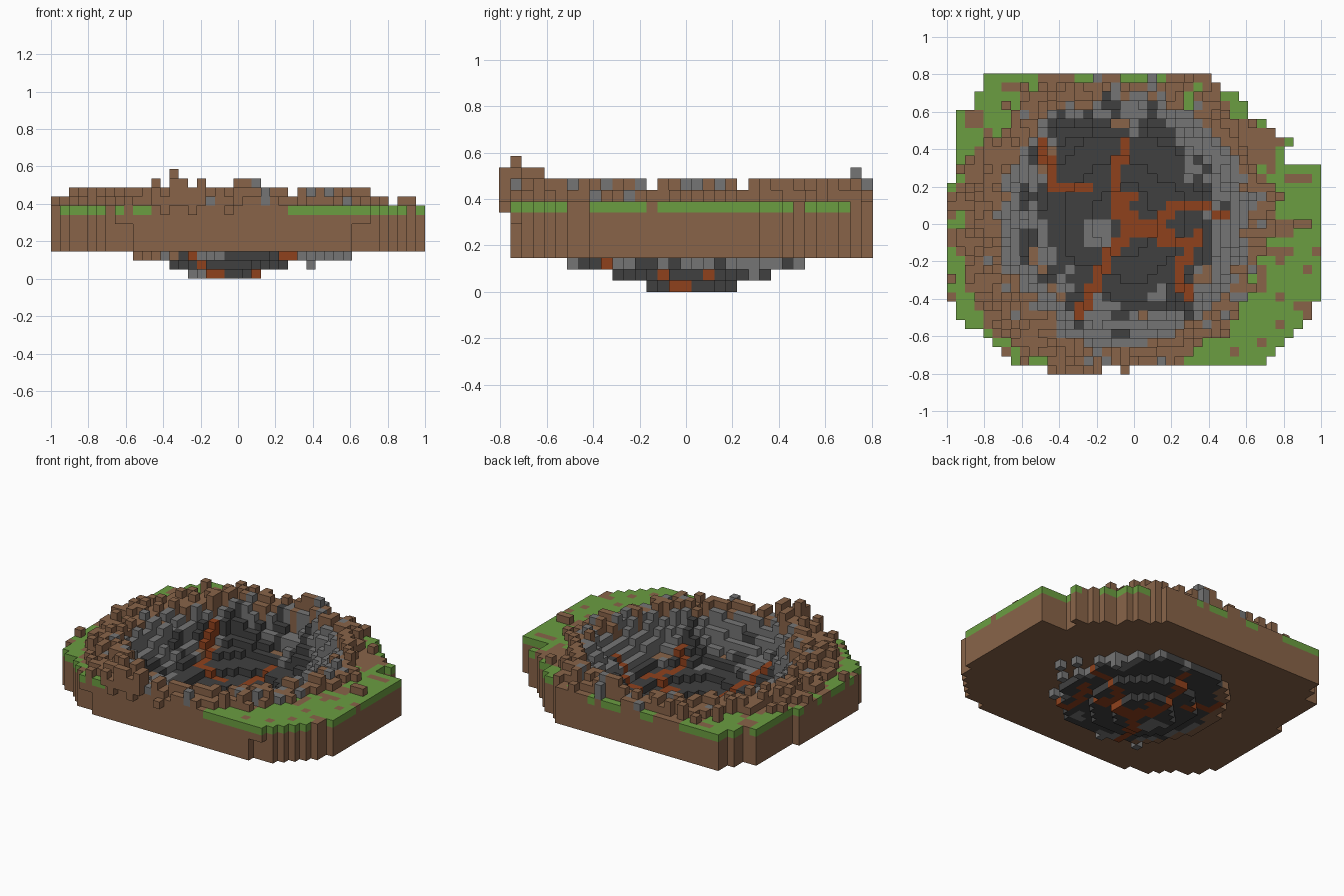
import bpy, bmesh, math, random
from mathutils import Vector, noise

random.seed(7)
if "Cube" in bpy.data.objects:
    bpy.data.objects.remove(bpy.data.objects["Cube"])

NX, NY, GROUND, BASE = 41, 33, 8, 3
V = 2 / NX


def material(name, *rgb):
    m = bpy.data.materials.new(name)
    m.use_nodes = True
    m.diffuse_color = (*rgb, 1)
    m.node_tree.nodes["Principled BSDF"].inputs["Base Color"].default_value = (*rgb, 1)
    return m


SOIL = material("brown soil", .25, .127, .066)
GRASS = material("green grass", .147, .337, .053)
ROCK = material("grey rock", .178, .178, .178)
CHAR = material("charred rock", .051, .051, .051)
LAVA = material("glowing lava", .275, .053, .012)
MATS = [SOIL, GRASS, ROCK, CHAR, LAVA]


def wobble(x, y, scale, seed=0):
    return noise.noise(Vector((x * scale, y * scale, seed + .37)))


# Ground outline from back to front: rows, first column, end column
OUTLINE = [(1, 4, 29), (1, 4, 30), (1, 3, 32), (1, 3, 33), (1, 1, 33), (1, 1, 35),
           (1, 1, 36), (1, 1, 38), (2, 1, 37), (2, 1, 41), (13, 0, 41), (2, 1, 40),
           (1, 2, 39), (1, 4, 38), (1, 5, 37), (1, 6, 36), (1, 7, 35)]
rows = [(a, b) for n, a, b in OUTLINE for _ in range(n)]

# Lava cracks as broken lines over the grid
CRACKS = [[(10.5, 7.5), (11.5, 12), (15.5, 12.5)],
          [(19.5, 7), (18.5, 11), (18.5, 14.5), (22, 17), (18.5, 18.5), (17, 21.5), (14.5, 26)],
          [(22, 17), (24, 15), (27.5, 14.5), (30.5, 15.5)],
          [(20, 13.5), (18.5, 14.5), (21, 17.5), (24, 17)],
          [(23, 18), (26.5, 19), (25, 22.5), (26.5, 24)], [(27.5, 17), (26.5, 20)]]
lava = set()
for line in CRACKS:
    for (a, b), (c, d) in zip(line, line[1:]):
        for s in range(31):
            t = s / 30
            lava.add((int(a + (c - a) * t), int(b + (d - b) * t)))

STEPS = [.18, .325, .44, .50, .54, .58, .61, .64]  # radii where the bowl climbs
UNDER = [.18, .325, .50]                           # radii where its underside climbs
voxels = {}                                        # (i, k, level) -> (part, material)


def put(i, k, lo, hi, part, mat):
    for z in range(lo, hi):
        voxels[i, k, z] = (part, mat)


for k, (first, end) in enumerate(rows):
    for i in range(first, end):
        x, y = (i + .5) * V - 1, (NY / 2 - k - .5) * V
        r = math.hypot(x + .06, (y - .02) * .97)
        edge = r + .05 * wobble(x, y, 5) + random.uniform(-.015, .015)
        if edge < .66:
            # Crater bowl: stepped floor and walls, blotched towards the edge
            low = sum(r + .02 * wobble(x, y, 6, 4) > u for u in UNDER)
            top = max(low + 1, 1 + sum(edge > s for s in STEPS))
            dark = math.hypot(x + .08, y - .05) + .22 * wobble(x, y, 11, 2)
            dark += .06 * (x < -.33 and y < .08) + random.uniform(-.07, .07)
            ashy = math.hypot(x + .19, y + .05) < .08 and random.random() < .75
            mat = LAVA if (i, k) in lava else CHAR if dark < .53 and not ashy else ROCK
            if edge > .62 and random.random() < .15:
                mat = SOIL
            put(i, k, low, top, "crater_bowl", mat)
            if low == BASE:
                put(i, k, BASE, BASE + 1, "soil_slab", SOIL)
            elif low == BASE - 1 and top > BASE and x < -.3:
                put(i, k, low, BASE, "soil_slab", SOIL)
        else:
            # Soil slab with a patchy grass skin away from the crater
            far = math.hypot(x + .13, y) + .1 * wobble(x, y, 9, 9) + random.uniform(-.03, .03)
            limit = .88 if x > .3 and y > -.15 else .78 if y > .72 else .82
            bare = wobble(x, y, 8, 3) > .32 or random.random() < .07
            grassy = (far > limit or x > .93) and not bare
            # Front corners are undercut beneath the turf
            inset = 2 if k == len(rows) - 1 else 0
            cut = 3 if not first + inset <= i < end - inset else 0
            put(i, k, BASE + cut, GROUND - 1, "soil_slab", SOIL)
            put(i, k, GROUND - 1, GROUND, "grass_cover" if grassy else "soil_slab",
                GRASS if grassy else SOIL)
            # Thrown-up rim, heaped higher at the front and back
            heap = 2.1 * max(0, 1 - max(0, edge - .68) / .3)
            heap += .7 * (math.hypot(x + .34, y + .68) < .17)
            heap += 1.0 * (math.hypot(x - .05, y - .68) < .09)
            lift = round(heap + random.uniform(-1.3, .6) + .6 * wobble(x, y, 8, 5))
            lift = max(0, min(lift, 3 if heap > 2.2 else 2))
            if grassy or far > .87:
                lift = random.choice((1, 1, 2)) if random.random() < .04 else 0
            rim = ROCK if r < .76 and random.random() < .1 else SOIL
            put(i, k, GROUND, GROUND + lift, "ejecta_rim", rim)

# Clods hanging over the front edge, and the tallest clod
for i in range(11, 17):
    put(i, NY - 1, GROUND - (i % 3 == 0), GROUND + random.choice((1, 2, 3)), "ejecta_rim", SOIL)
put(19, NY - 1, GROUND - 1, GROUND, "ejecta_rim", SOIL)
put(13, NY - 2, GROUND, GROUND + 4, "ejecta_rim", SOIL)

# Loose rocks showing beneath the slab
for i, k, low in [(28, 10, 1), (29, 12, 2), (31, 14, 2), (12, 25, 2), (28, 22, 2),
                  (24, 6, 2), (30, 18, 2), (32, 16, 2)]:
    put(i, k, low, BASE, "crater_bowl", ROCK)

# Outer faces only, one mesh for each part
SIDES = [Vector(s) for s in ((1, 0, 0), (-1, 0, 0), (0, 1, 0), (0, -1, 0), (0, 0, 1), (0, 0, -1))]
for part in ("soil_slab", "grass_cover", "ejecta_rim", "crater_bowl"):
    bm = bmesh.new()
    for (i, k, z), (owner, mat) in voxels.items():
        if owner != part:
            continue
        centre = Vector((i + .5 - NX / 2, NY / 2 - k - .5, z + .5))
        for n in SIDES:
            if (i + int(n.x), k - int(n.y), z + int(n.z)) in voxels:
                continue
            u = Vector((n.y, n.z, n.x))
            w = n.cross(u)
            corners = [(-1, -1), (1, -1), (1, 1), (-1, 1)]
            f = bm.faces.new([bm.verts.new((centre + (n + u * a + w * b) / 2) * V)
                              for a, b in corners])
            f.material_index = MATS.index(mat)
    bmesh.ops.remove_doubles(bm, verts=bm.verts, dist=V / 100)
    mesh = bpy.data.meshes.new(part)
    bm.to_mesh(mesh)
    bm.free()
    for m in MATS:
        mesh.materials.append(m)
    bpy.context.collection.objects.link(bpy.data.objects.new(part, mesh))
